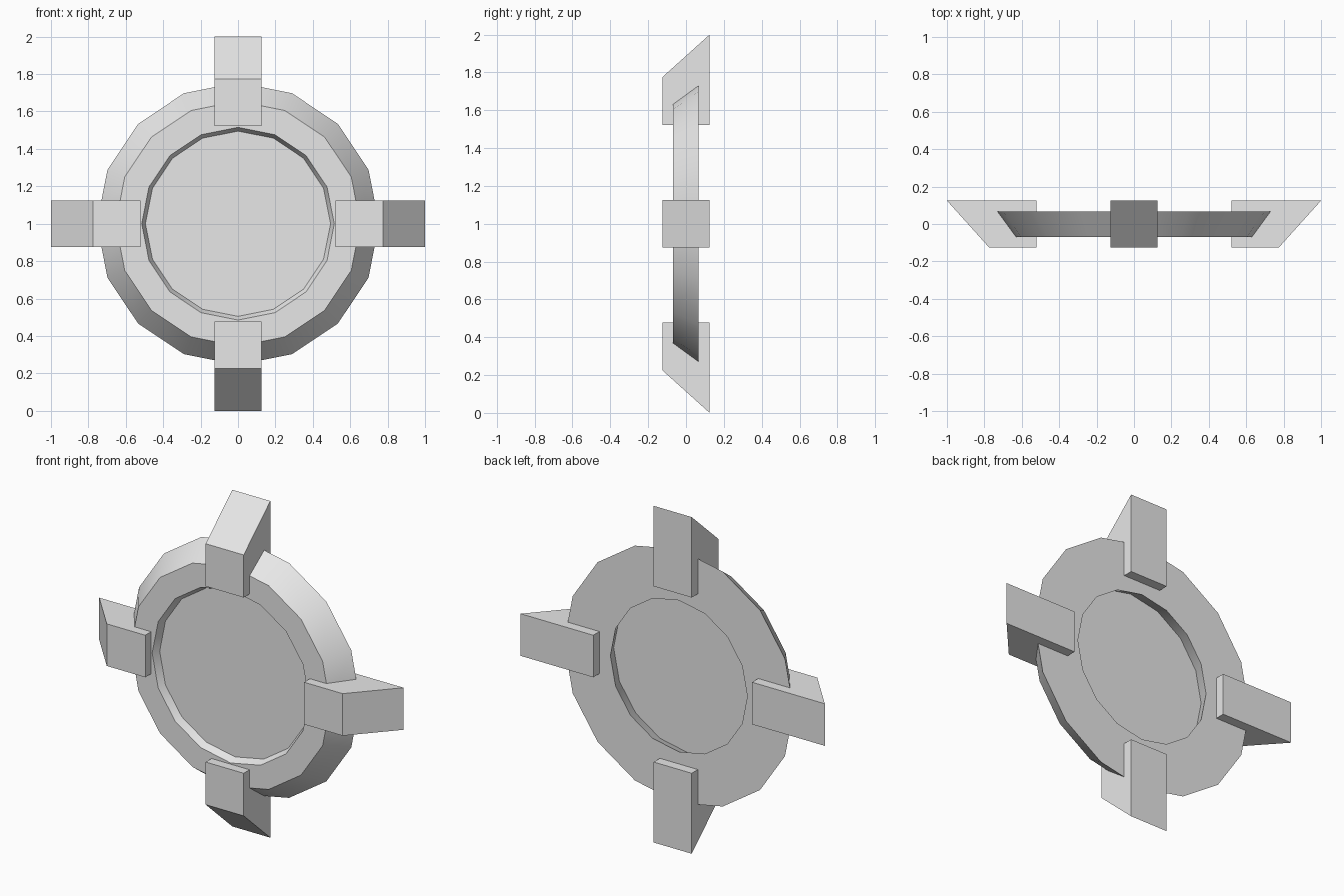
import bpy, bmesh, math
from mathutils import Matrix

cube = bpy.data.objects.get("Cube")
if cube:
    bpy.data.objects.remove(cube, do_unlink=True)

SIDES = 16
CENTRE_Z = 1.0

grey = bpy.data.materials.new("plain_grey")
grey.use_nodes = True
GREY = (0.8, 0.8, 0.8, 1)
grey.diffuse_color = GREY
grey.node_tree.nodes["Principled BSDF"].inputs["Base Color"].default_value = GREY


def finish(name, bm, smooth=False):
    bmesh.ops.recalc_face_normals(bm, faces=bm.faces)
    mesh = bpy.data.meshes.new(name)
    bm.to_mesh(mesh)
    bm.free()
    mesh.materials.append(grey)
    obj = bpy.data.objects.new(name, mesh)
    obj.location.z = CENTRE_Z
    bpy.context.collection.objects.link(obj)
    if smooth:
        bpy.ops.object.select_all(action="DESELECT")
        obj.select_set(True)
        bpy.context.view_layer.objects.active = obj
        bpy.ops.object.shade_smooth_by_angle(angle=math.radians(30))
    return obj


def circle(bm, radius, y):
    steps = [math.tau * i / SIDES for i in range(SIDES)]
    return [bm.verts.new((radius * math.cos(a), y, radius * math.sin(a))) for a in steps]


# Ring: a trapezoid section, wider at the back, swept round the centre
bm = bmesh.new()
section = [(0.515, -0.07), (0.655, -0.07), (0.755, 0.067), (0.45, 0.067)]
loops = [circle(bm, r, y) for r, y in section]
for k, loop in enumerate(loops):
    after = loops[(k + 1) % len(loops)]
    for i in range(SIDES):
        j = (i + 1) % SIDES
        bm.faces.new((loop[i], loop[j], after[j], after[i]))
finish("ring", bm, smooth=True)

# Recessed panel closing the hole
bm = bmesh.new()
bm.faces.new(circle(bm, 0.496, -0.028))
panel = finish("centre_panel", bm)

# Four wedge-ended lugs, one per quarter turn
profile = [(0.522, -0.125), (0.775, -0.125), (1.0, 0.125), (0.522, 0.125)]
for n, side in enumerate(("left", "top", "right", "bottom")):
    bm = bmesh.new()
    base = bm.faces.new([bm.verts.new((r, y, -0.125)) for r, y in profile])
    grown = bmesh.ops.extrude_face_region(bm, geom=[base])
    moved = [v for v in grown["geom"] if isinstance(v, bmesh.types.BMVert)]
    bmesh.ops.translate(bm, verts=moved, vec=(0, 0, 0.25))
    bm.transform(Matrix.Rotation(-n * math.pi / 2, 4, "Y"))
    finish(side + "_lug", bm)
